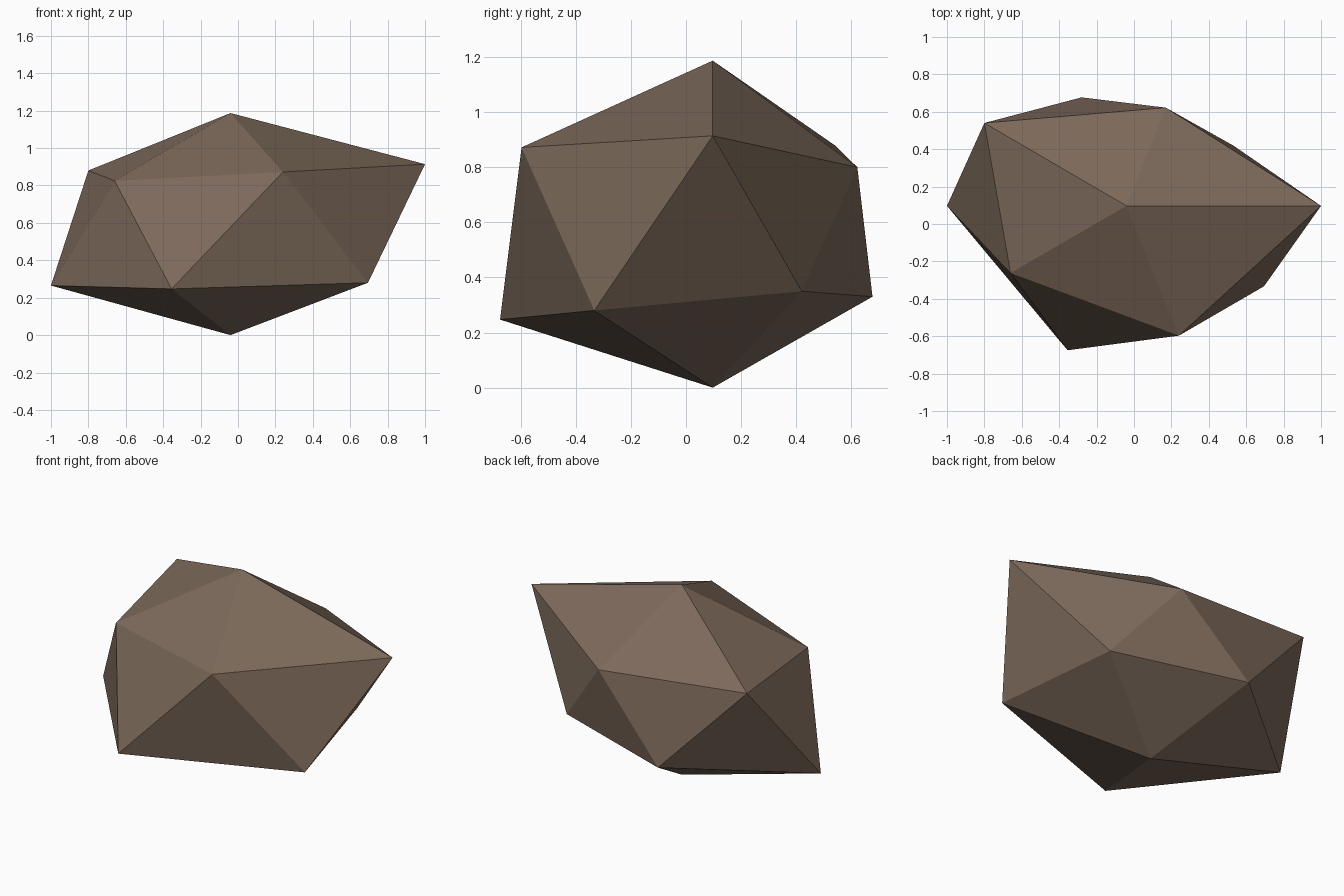
import bpy, bmesh

if "Cube" in bpy.data.objects:
    bpy.data.objects.remove(bpy.data.objects["Cube"])

# Stone colour
mat = bpy.data.materials.new("brown stone")
mat.diffuse_color = (0.205, 0.144, 0.104, 1)
mat.use_nodes = True
mat.node_tree.nodes["Principled BSDF"].inputs["Base Color"].default_value = mat.diffuse_color

# Rock: irregular icosahedron made of two poles and two staggered rings of five
lower = [(0.695, -0.333, 0.28), (-0.355, -0.675, 0.247), (-1.0, 0.097, 0.265),
         (-0.28, 0.677, 0.33), (0.53, 0.42, 0.35)]
upper = [(0.24, -0.597, 0.872), (-0.66, -0.262, 0.825), (-0.80, 0.54, 0.88),
         (0.17, 0.622, 0.80), (1.0, 0.097, 0.914)]

bm = bmesh.new()
bottom = bm.verts.new((-0.04, 0.097, 0.0))
top = bm.verts.new((-0.04, 0.097, 1.187))
lo = [bm.verts.new(p) for p in lower]
up = [bm.verts.new(p) for p in upper]
for i in range(5):
    j = (i + 1) % 5
    bm.faces.new((bottom, lo[i], lo[j]))       # underside
    bm.faces.new((lo[i], up[i], lo[j]))        # sides pointing up
    bm.faces.new((lo[j], up[i], up[j]))        # sides pointing down
    bm.faces.new((top, up[j], up[i]))          # cap
bmesh.ops.recalc_face_normals(bm, faces=bm.faces)

mesh = bpy.data.meshes.new("rock")
bm.to_mesh(mesh)
bm.free()
mesh.materials.append(mat)
rock = bpy.data.objects.new("rock", mesh)
bpy.context.collection.objects.link(rock)
